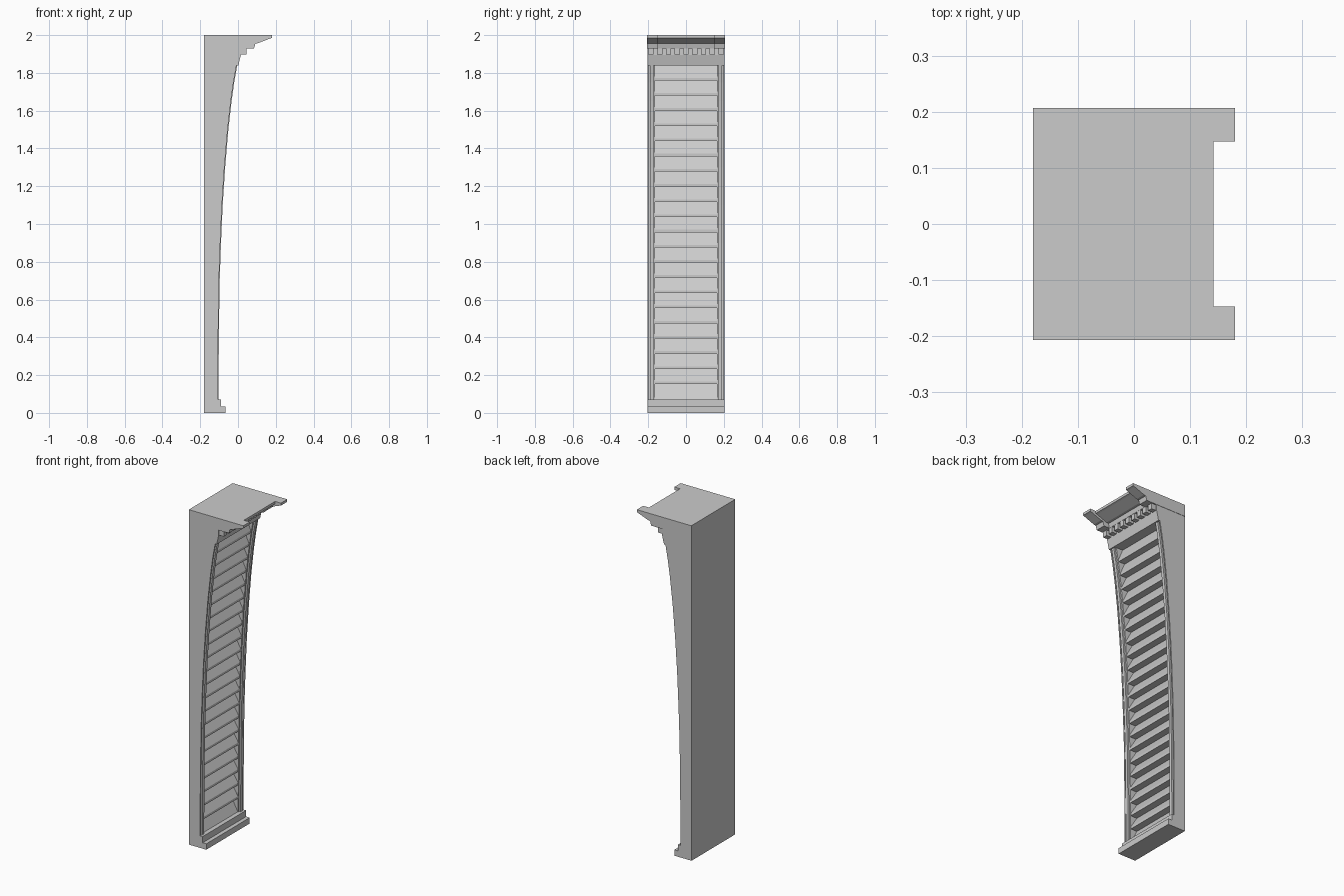
import bpy, bmesh

if "Cube" in bpy.data.objects:
    bpy.data.objects.remove(bpy.data.objects["Cube"])

W = 0.205          # half width
BACK = -0.18
# front curve of the shaft as (z, x)
CURVE = [(0.07, -0.103), (0.3, -0.102), (0.5, -0.100), (0.7, -0.097), (0.9, -0.090),
         (1.1, -0.081), (1.3, -0.068), (1.5, -0.051), (1.65, -0.034), (1.75, -0.020), (1.84, -0.004)]


def front(z):
    for (z0, x0), (z1, x1) in zip(CURVE, CURVE[1:]):
        if z <= z1:
            return x0 + (x1 - x0) * (z - z0) / (z1 - z0)
    return CURVE[-1][1]


def prism(name, profile, y0, y1):
    """Extrude an (x, z) outline from y0 to y1."""
    bm = bmesh.new()
    face = bm.faces.new([bm.verts.new((x, y0, z)) for x, z in profile])
    new = bmesh.ops.extrude_face_region(bm, geom=[face])["geom"]
    bmesh.ops.translate(bm, vec=(0, y1 - y0, 0),
                        verts=[v for v in new if isinstance(v, bmesh.types.BMVert)])
    bmesh.ops.recalc_face_normals(bm, faces=bm.faces)
    mesh = bpy.data.meshes.new(name)
    bm.to_mesh(mesh)
    bm.free()
    ob = bpy.data.objects.new(name, mesh)
    bpy.context.collection.objects.link(ob)
    return ob


def box(name, x0, x1, y0, y1, z0, z1):
    return prism(name, [(x0, z0), (x1, z0), (x1, z1), (x0, z1)], y0, y1)


def strip(name, offset, y0, y1):
    """Curved upright whose face sits at an offset from the front curve."""
    pts = [(x + offset, z) for z, x in CURVE]
    return prism(name, [(BACK, 0.07)] + pts + [(BACK, 1.84)], y0, y1)


# stepped side uprights
for s, side in ((-1, "left"), (1, "right")):
    for part, off, a, b in (("side_wall", -0.004, 0.198, W), ("groove", -0.014, 0.190, 0.198),
                            ("bead", 0, 0.172, 0.190), ("inner_step", -0.01, 0.163, 0.172)):
        strip(f"{side}_{part}", off, *sorted((s * a, s * b)))

# recessed louvred panel: flat lip, level underside, sloping top
P = 0.163
teeth = [(BACK, 0.07), (front(0.07) - 0.012, 0.07)]
STEP = 0.0804
for i in range(22):
    z = 0.152 + i * STEP
    f = front(z) - 0.012
    teeth += [(f - 0.042, z), (f, z), (f, z + 0.014)]
teeth += [(front(1.84) - 0.06, 1.84), (BACK, 1.84)]
prism("louvre_panel", teeth, -P, P)

# stepped base
box("base_plinth", BACK, -0.066, -W, W, 0, 0.035)
box("base_step", BACK, -0.09, -W, W, 0.035, 0.072)

# frieze and cornice
prism("frieze", [(BACK, 1.84), (0.002, 1.84), (0.015, 1.895), (0.015, 1.93), (BACK, 1.93)], -W, W)


def cornice(name, d, y0, y1):
    prism(name, [(BACK, 1.93), (0.085 - d, 1.93), (0.092 - d, 1.955), (0.105 - d, 1.957),
                 (0.17 - d, 1.982), (0.18 - d, 1.985), (0.18 - d, 2.0), (BACK, 2.0)], y0, y1)


cornice("cornice_middle", 0.038, -0.147, 0.147)
cornice("cornice_end_left", 0, -0.207, -0.147)
cornice("cornice_end_right", 0, 0.147, 0.207)

# dentils
for i in range(9):
    y = -0.186 + i * 0.0465
    box("dentil", 0.0, 0.046, y - 0.014, y + 0.014, 1.897, 1.931)
